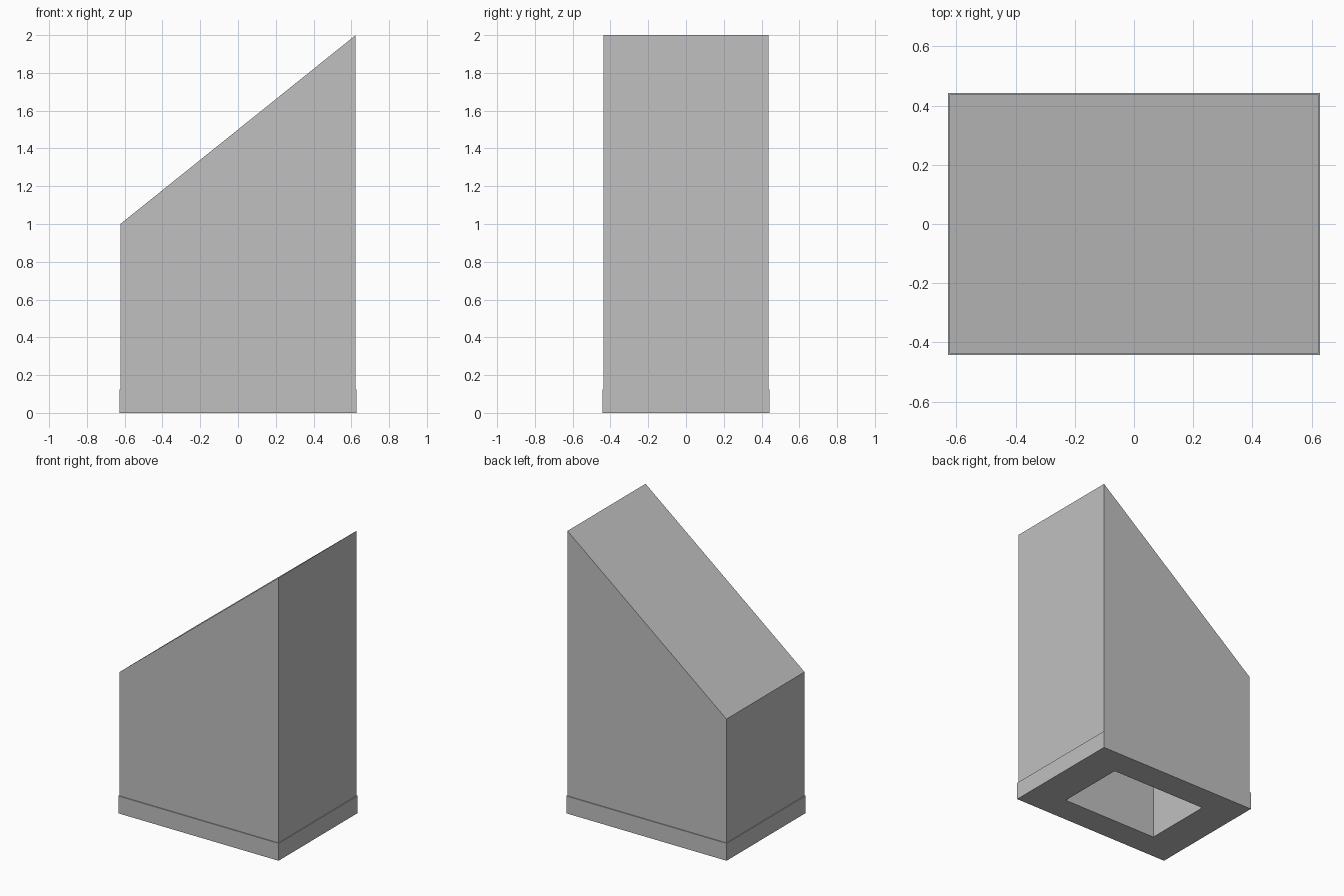
import bpy
import bmesh

cube = bpy.data.objects.get("Cube")
if cube:
    bpy.data.objects.remove(cube, do_unlink=True)

GREY = (0.527, 0.527, 0.527, 1.0)
grey = bpy.data.materials.new("plain grey")
grey.use_nodes = True
grey.diffuse_color = GREY
grey.node_tree.nodes["Principled BSDF"].inputs["Base Color"].default_value = GREY

BODY = (0.623, 0.437)
BAND = (0.6285, 0.443)
HOLE = (0.375, 0.25)
BAND_TOP = 0.123


def roof(x):
    """Height of the sloping roof, rising towards +x."""
    return 1.5 + 0.5 * x / BODY[0]


def ceiling(x):
    """Underside of the roof inside the hollow."""
    return roof(x) - 0.25


def flat(z):
    return lambda x: z


def loft(name, sections, closed):
    """Join rectangular sections; close as a ring, or cap both ends."""
    bm = bmesh.new()
    loops = []
    for (hx, hy), height in sections:
        corners = [(-hx, -hy), (hx, -hy), (hx, hy), (-hx, hy)]
        loops.append([bm.verts.new((x, y, height(x))) for x, y in corners])
    pairs = list(zip(loops, loops[1:]))
    if closed:
        pairs.append((loops[-1], loops[0]))
    else:
        bm.faces.new(loops[0])
        bm.faces.new(loops[-1])
    for a, b in pairs:
        for i in range(4):
            j = (i + 1) % 4
            bm.faces.new((a[i], a[j], b[j], b[i]))
    bmesh.ops.recalc_face_normals(bm, faces=bm.faces)
    mesh = bpy.data.meshes.new(name)
    bm.to_mesh(mesh)
    bm.free()
    mesh.materials.append(grey)
    obj = bpy.data.objects.new(name, mesh)
    bpy.context.collection.objects.link(obj)
    return obj


# Hollow body with the slanted roof
loft("slanted_body", [
    (HOLE, ceiling),
    (HOLE, flat(BAND_TOP)),
    (BODY, flat(BAND_TOP)),
    (BODY, roof),
], closed=False)

# Slightly wider band around the foot, open through the middle
loft("base_band", [
    (HOLE, flat(BAND_TOP)),
    (HOLE, flat(0)),
    (BAND, flat(0)),
    (BAND, flat(BAND_TOP)),
], closed=True)
